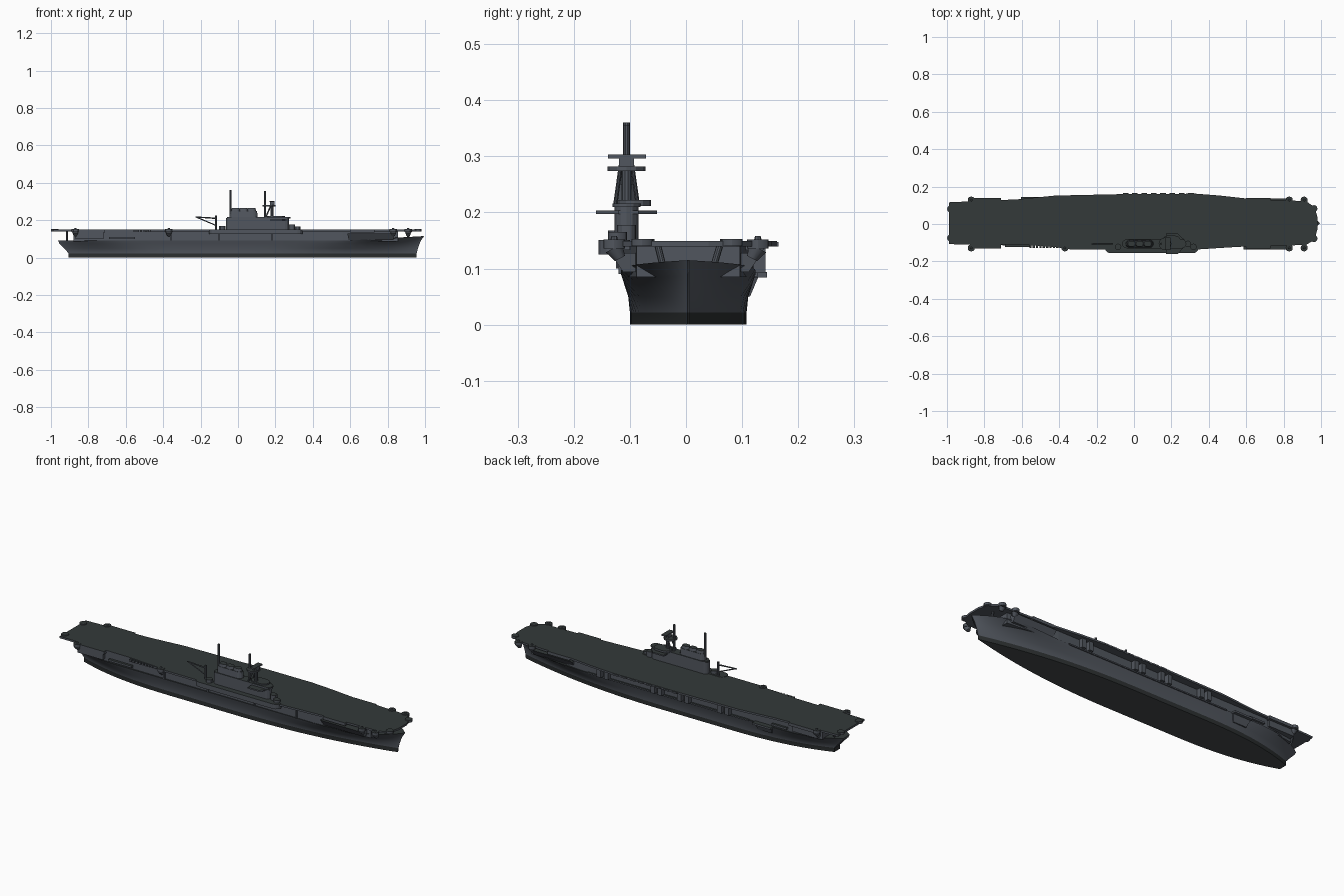
import bpy, bmesh, math
from mathutils import Vector

cube = bpy.data.objects.get("Cube")
if cube:
    bpy.data.objects.remove(cube, do_unlink=True)


def material(name, rgb):
    m = bpy.data.materials.new(name)
    m.use_nodes = True
    m.diffuse_color = (*rgb, 1)
    m.node_tree.nodes["Principled BSDF"].inputs["Base Color"].default_value = (*rgb, 1)
    return m


GREY = material("hull grey", (0.083, 0.094, 0.113))
DECK = material("deck grey green", (0.033, 0.041, 0.041))
BAND = material("waterline black", (0.026, 0.03, 0.031))
KEEL = material("keel grey", (0.058, 0.067, 0.071))


def finish(name, bm, smooth=False):
    """Make the object; every level surface gets the deck colour."""
    bmesh.ops.recalc_face_normals(bm, faces=bm.faces)
    bm.normal_update()
    for f in bm.faces:
        if f.normal.z > 0.9:
            f.material_index = 1
    mesh = bpy.data.meshes.new(name)
    bm.to_mesh(mesh)
    bm.free()
    ob = bpy.data.objects.new(name, mesh)
    bpy.context.collection.objects.link(ob)
    for m in (GREY, DECK, BAND, KEEL):
        mesh.materials.append(m)
    if smooth:
        bpy.ops.object.select_all(action='DESELECT')
        ob.select_set(True)
        bpy.context.view_layer.objects.active = ob
        bpy.ops.object.shade_smooth_by_angle(angle=math.radians(30))
    return ob


def prism(name, outline, z0, z1, top_scale=(1, 1)):
    """Extrude a plan outline upward, optionally tapering it."""
    bm = bmesh.new()
    c = sum((Vector(p) for p in outline), Vector((0, 0))) / len(outline)
    low = [bm.verts.new((x, y, z0)) for x, y in outline]
    high = [bm.verts.new((c.x + (x - c.x) * top_scale[0],
                          c.y + (y - c.y) * top_scale[1], z1)) for x, y in outline]
    bm.faces.new(low)
    bm.faces.new(high)
    for i in range(len(low)):
        j = (i + 1) % len(low)
        bm.faces.new((low[i], low[j], high[j], high[i]))
    return finish(name, bm)


def box(name, x0, x1, y0, y1, z0, z1, top_scale=(1, 1)):
    return prism(name, [(x0, y0), (x1, y0), (x1, y1), (x0, y1)], z0, z1, top_scale)


def pill(x0, x1, yc, r, n=6):
    """Plan outline with rounded ends."""
    arc = [math.pi * (i / n - 0.5) for i in range(n + 1)]
    right = [(x1 - r + r * math.cos(a), yc + r * math.sin(a)) for a in arc]
    left = [(x0 + r - r * math.cos(a), yc - r * math.sin(a)) for a in arc]
    return right + left


def rod(name, a, b, r, r2=None, n=10):
    a, b = Vector(a), Vector(b)
    bm = bmesh.new()
    bmesh.ops.create_cone(bm, cap_ends=True, segments=n, radius1=r,
                          radius2=r if r2 is None else r2, depth=(b - a).length)
    bm.transform(((b - a).to_track_quat('Z', 'Y')).to_matrix().to_4x4())
    bmesh.ops.translate(bm, verts=bm.verts, vec=(a + b) / 2)
    return finish(name, bm, True)


# Hull: one closed ring per level, lofted upward
STATIONS = 40
LEVELS = [  # height, stern x, bow x, half beam, stern run, bow run, bow fullness
    (0.0, -0.905, 0.953, 0.104, 0.32, 0.48, 2.2),
    (0.022, -0.905, 0.955, 0.104, 0.32, 0.48, 2.2),
    (0.05, -0.93, 0.962, 0.107, 0.27, 0.4, 2.3),
    (0.075, -0.955, 0.976, 0.115, 0.2, 0.28, 2.6),
    (0.09, -0.962, 0.995, 0.12, 0.17, 0.18, 3)]

bm = bmesh.new()
rings = []
for k, (z, xs, xe, beam, stern, bow, full) in enumerate(LEVELS):
    port, starboard = [], []
    for i in range(STATIONS + 1):
        t = (1 - math.cos(math.pi * i / STATIONS)) / 2
        rise = max(0, (t - 0.78) / 0.22) * 0.025 * max(0, k - 2) / 2
        aft = 0.22 + 0.78 * (1 - max(0, 1 - t / stern) ** 2.6)
        fore = 1 - max(0, 1 - (1 - t) / bow) ** full
        w = max(beam * min(aft, fore), 0.001)
        x = xs + (xe - xs) * t
        port.append(bm.verts.new((x, 0.004 + w, z + rise)))
        starboard.append(bm.verts.new((x, 0.004 - w, z + rise)))
    rings.append(port + starboard[::-1])
for k in range(len(rings) - 1):
    a, b = rings[k], rings[k + 1]
    for i in range(len(a)):
        j = (i + 1) % len(a)
        f = bm.faces.new((a[i], a[j], b[j], b[i]))
        f.material_index = 2 if k == 0 else 0
n = len(rings[0])
for ring, idx in ((rings[0], 3), (rings[-1], 1)):
    for i in range(STATIONS):
        f = bm.faces.new((ring[i], ring[i + 1], ring[n - 2 - i], ring[n - 1 - i]))
        f.material_index = idx
finish("hull", bm, True)

# Hangar walls and flight deck
prism("hangar", [(-0.88, -0.085), (-0.72, -0.108), (0.56, -0.113), (0.855, -0.088),
                 (0.855, 0.096), (0.56, 0.12), (-0.72, 0.116), (-0.88, 0.093)], 0.085, 0.14)
prism("flight_deck",
      [(-0.99, -0.108), (-0.57, -0.112), (-0.4, -0.125), (-0.34, -0.136), (0.34, -0.136),
       (0.56, -0.122), (0.92, -0.112), (0.965, -0.085), (0.98, -0.03), (0.98, 0.04),
       (0.965, 0.09), (0.92, 0.122), (0.62, 0.134), (0.46, 0.152), (0.33, 0.162),
       (-0.05, 0.16), (-0.42, 0.152), (-0.62, 0.132), (-0.99, 0.116)], 0.139, 0.149)
for y in (-0.05, 0.06):
    rod("stern_deck_post", (-0.915, y * 0.6, 0.08), (-0.915, y, 0.14), 0.006)
    rod("bow_deck_post", (0.91, y * 0.8, 0.1), (0.91, y, 0.14), 0.006)

# Round gun tubs, the side ones on flared supports
for x in (-0.87, -0.37, 0.83, 0.91):
    for y in (-0.128, 0.128):
        if x == -0.37 and y > 0:
            continue
        rod("gun_tub", (x, y, 0.136), (x, y, 0.152), 0.019, n=12)
        rod("tub_support", (x, y * 0.92, 0.118), (x, y, 0.137), 0.01, 0.017, n=12)
        rod("deck_gun", (x, y, 0.15), (x, y, 0.158), 0.007, 0.005, 8)
for x, y in ((-0.98, -0.075), (-0.98, 0.08), (0.962, -0.078), (0.962, 0.082)):
    rod("end_gun_tub", (x, y, 0.14), (x, y, 0.153), 0.019, n=12)

# Side galleries beneath and beside the deck edge
for s in (-1, 1):
    for x0, x1 in ((-0.87, -0.71), (0.6, 0.73)):
        y0, y1 = sorted((s * 0.1, s * 0.138 if s > 0 else s * 0.13))
        box("edge_gallery", x0, x1, y0, y1, 0.133, 0.149)
    y0, y1 = sorted((s * 0.085, s * 0.125))
    box("aft_gallery_sponson", -0.87, -0.72, y0, y1, 0.1, 0.134)
    y0, y1 = sorted((s * 0.07, s * 0.112))
    box("fore_gallery_sponson", 0.59, 0.83, y0, y1, 0.094, 0.128, (1.04, 2.1))
box("starboard_walkway", -0.69, -0.55, -0.122, -0.08, 0.1, 0.11)
box("port_walkway", -0.69, -0.6, 0.08, 0.128, 0.1, 0.11)
for i in range(11):
    x = -0.56 + i * 0.018
    box("starboard_raft", x, x + 0.012, -0.128, -0.108, 0.136, 0.147)
for i in range(8):
    x = -0.06 + i * 0.05
    box("port_raft", x, x + 0.03, 0.145, 0.165, 0.139, 0.147)

# Port bay frames, ledge and boat sponson
for x in (-0.32, -0.08, 0.08, 0.4):
    for d in (-0.022, 0.022):
        box("port_bay_frame", x + d - 0.012, x + d + 0.012, 0.11, 0.142, 0.092, 0.14)
box("port_ledge", -0.46, 0.5, 0.11, 0.128, 0.086, 0.093)
box("port_sponson", -0.59, -0.51, 0.08, 0.114, 0.05, 0.086, (1.3, 1.9))
box("port_sponson_rail", -0.605, -0.495, 0.1, 0.144, 0.084, 0.094)
for x in (-0.36, -0.1, 0.18, 0.43):
    box("starboard_wall_rib", x - 0.004, x + 0.004, -0.12, -0.105, 0.09, 0.139)

# Island base and superstructure
IY = -0.106
prism("island_sponson", pill(-0.155, 0.345, -0.128, 0.028), 0.125, 0.151)
prism("island_house", pill(-0.065, 0.272, IY, 0.021), 0.148, 0.212)
prism("island_roof", pill(-0.06, 0.28, IY, 0.025), 0.21, 0.216)
prism("bridge_wing", [(0.17, -0.16), (0.235, -0.16), (0.27, -0.12), (0.27, -0.085),
                      (0.235, -0.052), (0.17, -0.052)], 0.197, 0.204)
prism("pilot_house", pill(0.15, 0.25, -0.092, 0.03), 0.212, 0.222)
for x, y, h in ((0.288, IY, 0.178), (0.318, -0.122, 0.165), (-0.085, -0.122, 0.168)):
    rod("island_gun_mount", (x, y, 0.148), (x, y, h), 0.017, n=12)

# Funnel with three capped uptakes
prism("funnel", pill(-0.045, 0.105, IY, 0.021), 0.214, 0.25, (0.96, 0.85))
for x in (-0.013, 0.03, 0.073):
    prism("funnel_cap", pill(x - 0.025, x + 0.025, IY, 0.017), 0.246, 0.265, (0.8, 0.85))

# Masts and director tower
rod("aft_mast", (-0.04, IY, 0.2), (-0.04, IY, 0.36), 0.006)
rod("fore_mast", (0.145, IY, 0.21), (0.145, IY, 0.356), 0.006)
rod("tower_column", (0.182, IY, 0.21), (0.182, IY, 0.3), 0.009)
for dy in (-0.02, 0.02):
    rod("tower_leg", (0.148, IY + dy, 0.214), (0.178, IY + dy * 0.5, 0.285), 0.004, n=8)
prism("tower_platform", pill(0.132, 0.2, IY, 0.034), 0.274, 0.282)
box("director_bar", 0.168, 0.196, IY - 0.033, IY + 0.035, 0.296, 0.303)
box("director_housing", 0.17, 0.194, IY - 0.013, IY + 0.013, 0.28, 0.298)

# Aircraft crane behind the island
rod("crane_post", (-0.118, IY, 0.148), (-0.118, IY, 0.225), 0.006)
rod("crane_boom", (-0.118, IY, 0.21), (-0.228, IY, 0.217), 0.004, 0.003, 8)
rod("crane_strut", (-0.118, IY, 0.172), (-0.22, IY, 0.215), 0.003, n=6)
